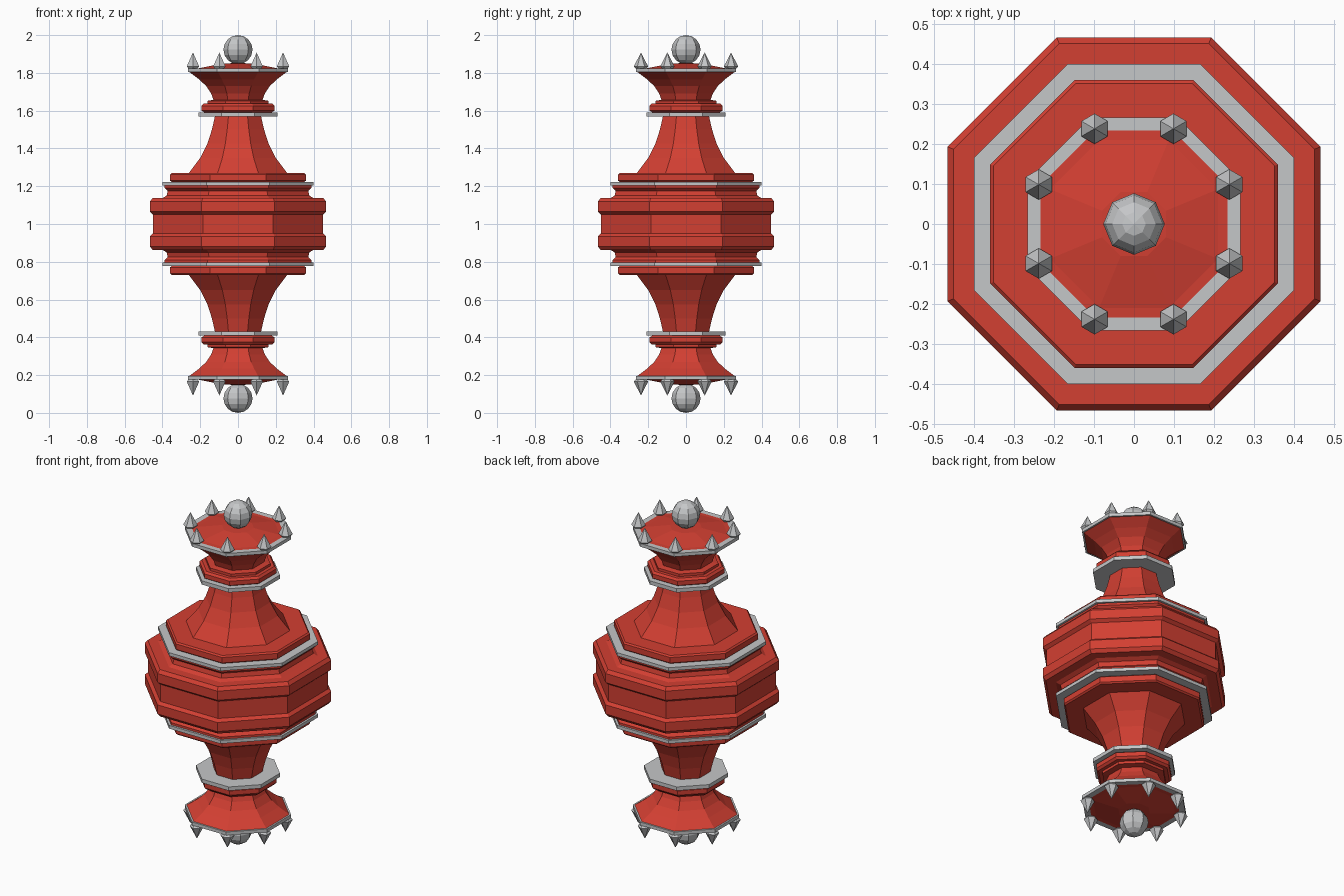
import bpy
import bmesh
from math import cos, sin, pi

cube = bpy.data.objects.get("Cube")
if cube:
    bpy.data.objects.remove(cube)

MID = 1.0  # height of the mirror plane


def make_material(name, color):
    mat = bpy.data.materials.new(name)
    mat.use_nodes = True
    mat.diffuse_color = color
    mat.node_tree.nodes["Principled BSDF"].inputs["Base Color"].default_value = color
    return mat


RED = make_material("red", (0.65, 0.05, 0.032, 1))
SILVER = make_material("silver", (0.56, 0.57, 0.58, 1))


def lathe(name, profile, sides, mat, center=(0, 0), turn=0.0, flat_fit=True):
    """Revolve (radius, z) points; flat_fit measures radius to the flat faces."""
    scale = 1 / cos(pi / sides) if flat_fit else 1
    bm = bmesh.new()
    rings = []
    for r, z in profile:
        if r == 0:
            rings.append([bm.verts.new((*center, z))] * sides)
            continue
        angles = [turn + 2 * pi * i / sides for i in range(sides)]
        rings.append([bm.verts.new((center[0] + r * scale * cos(a),
                                    center[1] + r * scale * sin(a), z)) for a in angles])
    for low, high in zip(rings, rings[1:]):
        for i in range(sides):
            j = (i + 1) % sides
            corners = list(dict.fromkeys((low[i], low[j], high[j], high[i])))
            bm.faces.new(corners)
    for ring in (rings[0], rings[-1]):
        if len(set(ring)) == sides:
            bm.faces.new(ring)
    bmesh.ops.recalc_face_normals(bm, faces=bm.faces)
    mesh = bpy.data.meshes.new(name)
    bm.to_mesh(mesh)
    bm.free()
    mesh.materials.append(mat)
    obj = bpy.data.objects.new(name, mesh)
    bpy.context.collection.objects.link(obj)
    return obj


# Octagonal body: half profile from the waist up, mirrored downward
half = [
    (0.45, 0.05), (0.467, 0.065), (0.467, 0.118), (0.452, 0.137),
    (0.40, 0.137), (0.378, 0.15), (0.372, 0.175), (0.388, 0.19), (0.388, 0.21),
    (0.35, 0.222), (0.36, 0.23), (0.36, 0.262), (0.352, 0.27),
    (0.26, 0.27), (0.20, 0.35), (0.162, 0.425), (0.138, 0.50), (0.122, 0.57),
    (0.18, 0.592), (0.193, 0.60), (0.193, 0.625), (0.182, 0.637),
    (0.162, 0.637), (0.162, 0.652), (0.13, 0.657),
    (0.142, 0.69), (0.168, 0.73), (0.205, 0.765), (0.258, 0.805),
    (0.258, 0.822), (0.21, 0.824), (0.08, 0.85), (0, 0.852),
]
full = [(r, MID - h) for r, h in reversed(half)] + [(r, MID + h) for r, h in half]
lathe("body", full, 8, RED, turn=pi / 8)

for side, s in (("upper", 1), ("lower", -1)):
    # Silver trim bands
    for part, r, h0, h1 in (("waist_band", 0.40, 0.203, 0.222),
                            ("neck_band", 0.21, 0.568, 0.59),
                            ("rim_band", 0.266, 0.804, 0.823)):
        lathe(f"{side}_{part}", [(r - 0.06, MID + s * h0), (r, MID + s * h0),
                                 (r, MID + s * h1), (r - 0.06, MID + s * h1),
                                 (r - 0.06, MID + s * h0)], 8, SILVER, turn=pi / 8)
    # Spikes on the rim corners
    for i in range(8):
        a = pi / 8 + i * pi / 4
        lathe(f"{side}_spike_{i + 1}",
              [(0.02, MID + s * 0.815), (0.038, MID + s * 0.834), (0, MID + s * 0.908)],
              6, SILVER, (0.258 * cos(a), 0.258 * sin(a)), pi / 6, False)
    # Ball finial
    ball = [(0.077 * sin(pi * k / 8) if 0 < k < 8 else 0,
             MID + s * (0.923 - 0.077 * cos(pi * k / 8))) for k in range(9)]
    lathe(f"{side}_ball", ball, 8, SILVER, flat_fit=False)
